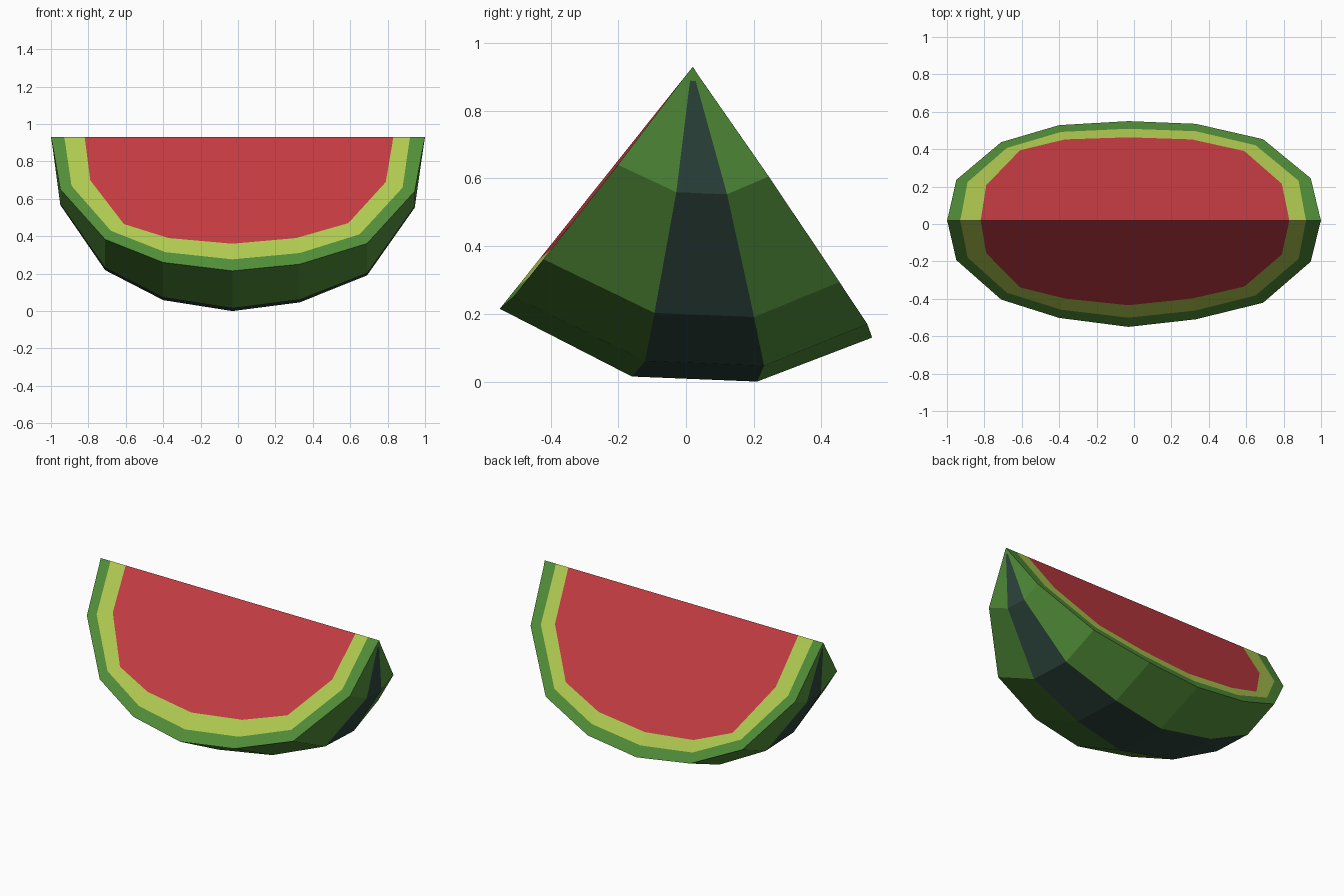
import bpy

if "Cube" in bpy.data.objects:
    bpy.data.objects.remove(bpy.data.objects["Cube"])

APEX_Y, APEX_Z = 0.02, 0.93

# Directions from the straight top edge to the skin: front cut, two belly ridges, back cut
RIDGES = [(-0.57, -0.715), (-0.18, -0.915), (0.19, -0.93), (0.53, -0.80)]

# Outlines along the length: (x, share of full radius)
SKIN = [(-1, 0), (-.993, .045), (-.95, .39), (-.71, .765), (-.40, .937), (-.03, 1),
        (.33, .95), (.69, .795), (.945, .405), (.993, .045), (1, 0)]
PITH = [(-.93, 0), (-.924, .042), (-.89, .364), (-.68, .70), (-.39, .86), (-.03, .914),
        (.33, .867), (.65, .727), (.88, .378), (.915, .042), (.92, 0)]
FLESH = [(-.82, 0), (-.816, .04), (-.79, .322), (-.61, .65), (-.37, .755), (-.03, .797),
         (.31, .755), (.59, .643), (.79, .336), (.826, .04), (.83, 0)]


def material(name, rgb):
    def linear(c):
        c /= 255
        return c / 12.92 if c <= 0.04045 else ((c + 0.055) / 1.055) ** 2.4
    m = bpy.data.materials.new(name)
    m.diffuse_color = (*[linear(c) for c in rgb], 1)
    m.use_nodes = True
    m.node_tree.nodes["Principled BSDF"].inputs["Base Color"].default_value = m.diffuse_color
    return m


green = material("rind green", (82, 143, 57))
stripe = material("dark stripe", (46, 70, 62))
lime = material("pale pith", (177, 203, 81))
red = material("red flesh", (196, 60, 66))


def line(outline, ridge, scale=1.0):
    """Points of one outline laid along one ridge direction."""
    dy, dz = RIDGES[ridge]
    pts = []
    for x, r in outline:
        # ridges drift slightly backwards away from the middle
        drift = (0.03 if ridge in (1, 2) else 0.012) if 0.1 < r and abs(x + .03) > .1 else 0
        r *= scale
        pts.append((x, APEX_Y + dy * r + drift * min(1, 2 * r), APEX_Z + dz * r))
    return pts


def strip(a, b, mat=0):
    """Quads between two lines of points, with a material for each."""
    return [((a[i], b[i], b[i + 1], a[i + 1]), mat) for i in range(len(a) - 1)]


def build(name, faces, mats):
    index, polys, slots = {}, [], []
    for pts, mat in faces:
        ids = []
        for p in pts:
            k = index.setdefault(tuple(round(c, 5) for c in p), len(index))
            if k not in ids:
                ids.append(k)
        if len(ids) > 2:
            polys.append(ids)
            slots.append(mat)
    me = bpy.data.meshes.new(name)
    me.from_pydata(list(index), [], polys)
    for m in mats:
        me.materials.append(m)
    for poly, s in zip(me.polygons, slots):
        poly.material_index = s
        poly.use_smooth = False
    ob = bpy.data.objects.new(name, me)
    bpy.context.collection.objects.link(ob)


skin = [line(SKIN, j) for j in range(4)]
pith_front, pith_back = line(PITH, 0), line(PITH, 3, 1.01)
flesh_front, flesh_back = line(FLESH, 0), line(FLESH, 3, 1.05)

# Rind: three bands of skin plus the green rim on both cut sides
rind = []
for j in range(3):
    band = strip(skin[j], skin[j + 1])
    if j == 1:  # the middle band is the dark stripe, except at its very tips
        band = [(f, 0 if i in (0, len(band) - 1) else 1) for i, (f, _) in enumerate(band)]
    rind += band
rind += strip(pith_front, skin[0]) + strip(skin[3], pith_back)
build("rind", rind, [green, stripe])

# Pith: pale band on both cut sides
build("pith", strip(flesh_front, pith_front) + strip(pith_back, flesh_back), [lime])

# Flesh: one cut face on each side, meeting at the top edge
build("flesh", [(flesh_front, 0), (flesh_back[::-1], 0)], [red])
